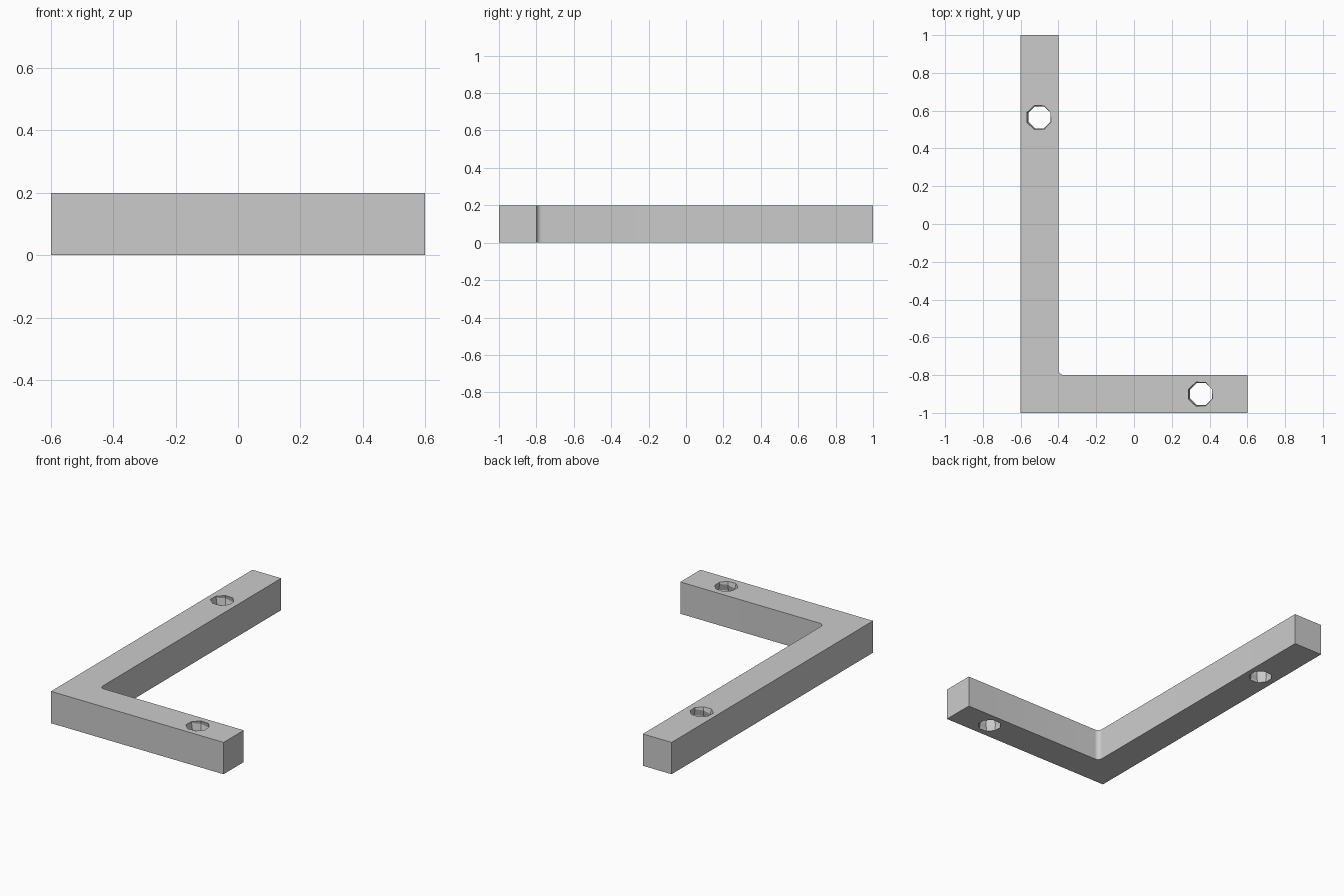
import bpy, bmesh, math

if "Cube" in bpy.data.objects:
    bpy.data.objects.remove(bpy.data.objects["Cube"])

H = 0.2
grey = bpy.data.materials.new("plain grey")
grey.diffuse_color = (0.6, 0.6, 0.6, 1)
grey.use_nodes = True
grey.node_tree.nodes["Principled BSDF"].inputs["Base Color"].default_value = grey.diffuse_color


def make_object(name, bm):
    bmesh.ops.recalc_face_normals(bm, faces=bm.faces)
    mesh = bpy.data.meshes.new(name)
    bm.to_mesh(mesh)
    bm.free()
    mesh.materials.append(grey)
    ob = bpy.data.objects.new(name, mesh)
    bpy.context.collection.objects.link(ob)
    return ob


# L-shaped bar with a small fillet in the inner corner
R = 0.03
outline = [(-0.6, -1), (0.6, -1), (0.6, -0.8)]
for i in range(9):
    a = math.radians(270 - 90 * i / 8)
    outline.append((-0.4 + R + R * math.cos(a), -0.8 + R + R * math.sin(a)))
outline += [(-0.4, 1), (-0.6, 1)]
bm = bmesh.new()
base = bm.faces.new([bm.verts.new((x, y, 0)) for x, y in outline])
top = bmesh.ops.extrude_face_region(bm, geom=[base])["geom"]
bmesh.ops.translate(bm, vec=(0, 0, H), verts=[v for v in top if isinstance(v, bmesh.types.BMVert)])
bracket = make_object("corner_bracket", bm)


# Threaded bore: octagonal rings whose radius follows a helix
def bore_cutter(name, cx, cy, sides=8, steps=24, pitch=0.08):
    bm = bmesh.new()
    rings = []
    for k in range(steps + 1):
        z = -0.02 + (H + 0.04) * k / steps
        ring = []
        for i in range(sides):
            a = 2 * math.pi * (i + 0.5) / sides
            phase = (z / pitch - i / sides) % 1
            r = 0.063 + 0.01 * abs(2 * phase - 1)
            ring.append(bm.verts.new((cx + r * math.cos(a), cy + r * math.sin(a), z)))
        rings.append(ring)
    for lo, hi in zip(rings, rings[1:]):
        for i in range(sides):
            j = (i + 1) % sides
            bm.faces.new((lo[i], lo[j], hi[j]))
            bm.faces.new((lo[i], hi[j], hi[i]))
    bm.faces.new(rings[0][::-1])
    bm.faces.new(rings[-1])
    return make_object(name, bm)


# Cut one screw hole through each arm
for name, x, y in (("long_arm_hole", -0.5, 0.565), ("short_arm_hole", 0.355, -0.9)):
    cutter = bore_cutter(name, x, y)
    cutter.hide_render = True
    cutter.hide_set(True)
    mod = bracket.modifiers.new(name, "BOOLEAN")
    mod.operation = "DIFFERENCE"
    mod.solver = "EXACT"
    mod.object = cutter

# Smooth the fillet, keep hard edges
bpy.context.view_layer.objects.active = bracket
bracket.select_set(True)
bpy.ops.object.shade_smooth_by_angle(angle=math.radians(30))
